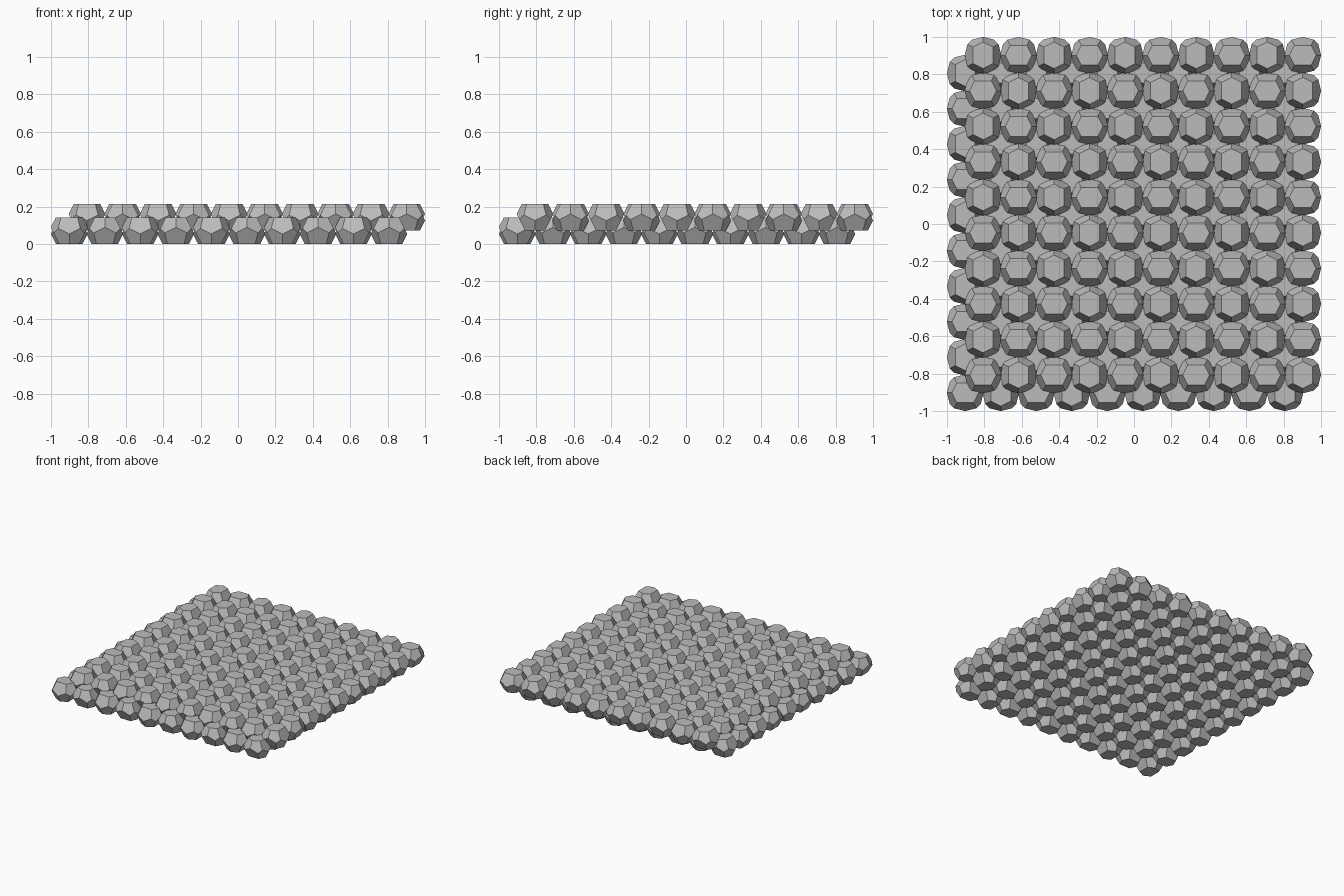
import bpy, bmesh
from mathutils import Vector, Matrix
from math import pi

cube = bpy.data.objects.get("Cube")
if cube:
    bpy.data.objects.remove(cube, do_unlink=True)

UNIT = 0.2849           # foam lattice size: a cell is half of it tall
PITCH = UNIT * 2 / 3    # spacing of neighbouring cells
COUNT = 10              # cells along each side of a layer

grey = bpy.data.materials.new("stone_grey")
grey.use_nodes = True
grey.diffuse_color = (0.5, 0.5, 0.5, 1)
grey.node_tree.nodes["Principled BSDF"].inputs["Base Color"].default_value = (0.5, 0.5, 0.5, 1)


def cell_mesh():
    """Fourteen-sided cell: a block cut halfway to each lattice neighbour."""
    neighbours = [(0, 0, 0.5), (0, 0, -0.5)]
    for s in (-1, 1):
        neighbours += [(s / 2, 0, 0.25), (0, s / 2, -0.25)]
        for t in (-1, 1):
            neighbours += [(s / 4, t / 2, 0.25), (s / 2, t / 4, -0.25)]
    bm = bmesh.new()
    bmesh.ops.create_cube(bm, size=2 * UNIT)
    for n in neighbours:
        n = Vector(n) * UNIT
        cut = bmesh.ops.bisect_plane(
            bm, geom=bm.verts[:] + bm.edges[:] + bm.faces[:], dist=1e-6,
            plane_co=n / 2, plane_no=n, clear_outer=True)
        rim = [e for e in cut["geom_cut"] if isinstance(e, bmesh.types.BMEdge)]
        bmesh.ops.contextual_create(bm, geom=rim)
    bmesh.ops.remove_doubles(bm, verts=bm.verts[:], dist=1e-5)
    bmesh.ops.recalc_face_normals(bm, faces=bm.faces[:])
    mesh = bpy.data.meshes.new("foam_cell")
    bm.to_mesh(mesh)
    bm.free()
    mesh.materials.append(grey)
    return mesh


def layer(name, mesh, shift, z):
    """Square sheet of cells, every second one turned a quarter."""
    bm = bmesh.new()
    for i in range(COUNT):
        for j in range(COUNT):
            start = len(bm.verts)
            bm.from_mesh(mesh)
            bm.verts.ensure_lookup_table()
            x, y = ((k - (COUNT - 1) / 2) * PITCH + shift for k in (i, j))
            turn = 0 if (i + j) % 2 else pi / 2
            place = Matrix.Translation((x, y, z)) @ Matrix.Rotation(turn, 4, "Z")
            bmesh.ops.transform(bm, matrix=place, verts=bm.verts[start:])
    sheet = bpy.data.meshes.new(name)
    bm.to_mesh(sheet)
    bm.free()
    sheet.materials.append(grey)
    bpy.context.collection.objects.link(bpy.data.objects.new(name, sheet))


cell = cell_mesh()
layer("lower_cells", cell, -PITCH / 4, UNIT / 4)
layer("upper_cells", cell, PITCH / 4, UNIT / 2)
